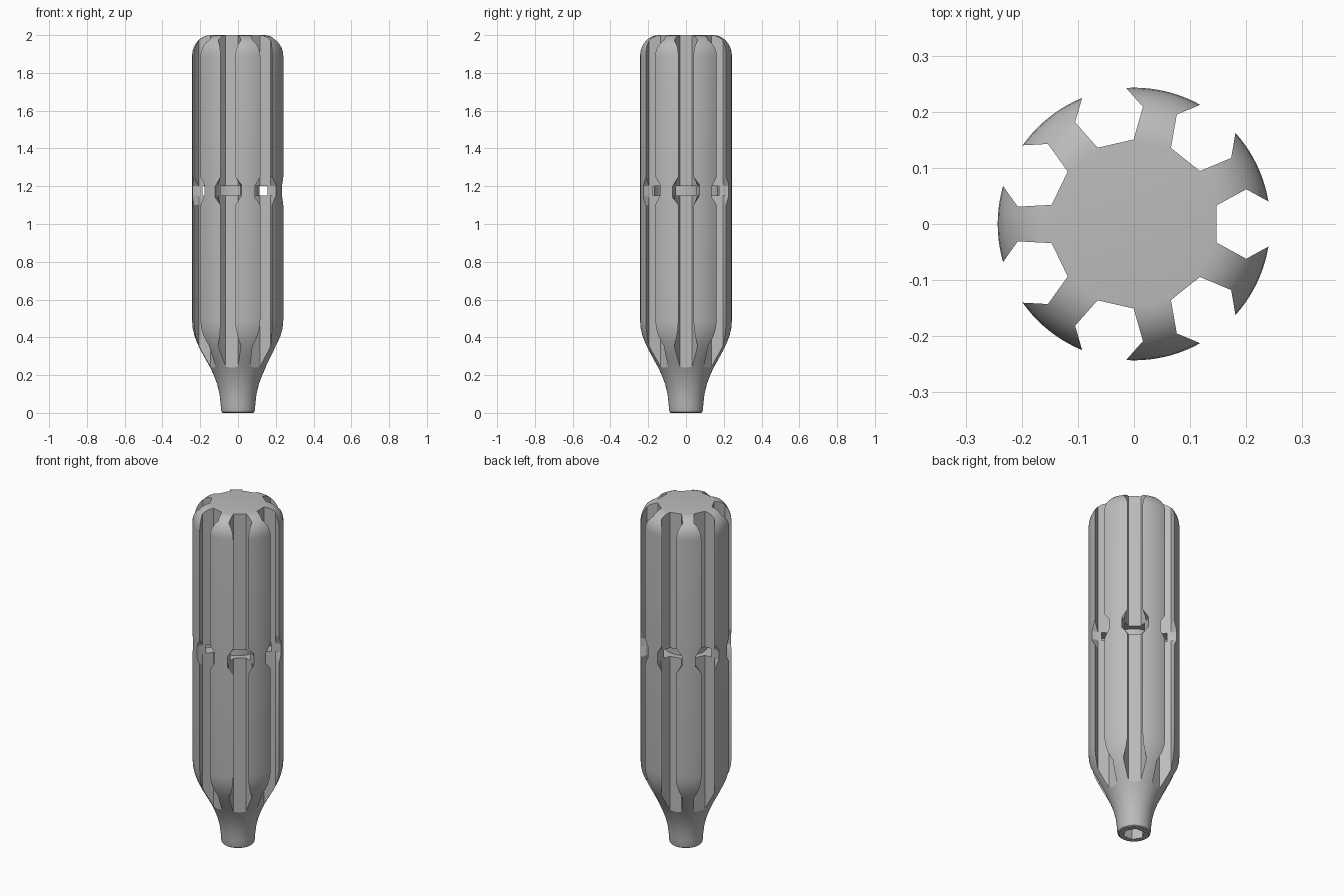
import bpy, bmesh, math
from mathutils import Matrix

default = bpy.data.objects.get("Cube")
if default:
    bpy.data.objects.remove(default, do_unlink=True)

RIBS = 7

grey = bpy.data.materials.new("neutral grey")
grey.use_nodes = True
grey.diffuse_color = (0.5, 0.5, 0.5, 1)
grey.node_tree.nodes["Principled BSDF"].inputs["Base Color"].default_value = (0.5, 0.5, 0.5, 1)


def make_object(name, bm):
    bmesh.ops.recalc_face_normals(bm, faces=bm.faces[:])
    mesh = bpy.data.meshes.new(name)
    bm.to_mesh(mesh)
    bm.free()
    obj = bpy.data.objects.new(name, mesh)
    bpy.context.collection.objects.link(obj)
    mesh.materials.append(grey)
    return obj


def loft(bm, rings, closed=False):
    """Bridge equal-length rings of points; cap the ends unless closed."""
    loops = [[bm.verts.new(p) for p in ring] for ring in rings]
    pairs = list(zip(loops, loops[1:]))
    if closed:
        pairs.append((loops[-1], loops[0]))
    else:
        bm.faces.new(loops[0])
        bm.faces.new(loops[-1])
    for a, b in pairs:
        for i in range(len(a)):
            j = (i + 1) % len(a)
            bm.faces.new((a[i], a[j], b[j], b[i]))


def circle(r, z, n=112):
    return [(r * math.cos(math.tau * i / n), r * math.sin(math.tau * i / n), z) for i in range(n)]


def cut(target, cutter):
    cutter.hide_render = True
    mod = target.modifiers.new("cut", "BOOLEAN")
    mod.operation = "DIFFERENCE"
    mod.solver = "EXACT"
    mod.object = cutter
    bpy.context.view_layer.objects.active = target
    bpy.ops.object.modifier_apply(modifier=mod.name)
    bpy.data.objects.remove(cutter, do_unlink=True)


# Turned body: nozzle neck, flared shoulder, straight barrel, rounded top
profile = [(0.08, 0), (0.087, 0.005), (0.09, 0.018), (0.092, 0.05), (0.098, 0.1),
           (0.11, 0.15), (0.128, 0.2), (0.147, 0.24), (0.172, 0.285), (0.197, 0.33),
           (0.216, 0.37), (0.231, 0.41), (0.24, 0.45), (0.243, 0.49)]
for i in range(9):
    a = math.pi / 2 * i / 8
    profile.append((0.145 + 0.098 * math.cos(a), 1.89 + 0.11 * math.sin(a)))
bm = bmesh.new()
loft(bm, [circle(r, z) for r, z in profile])
body = make_object("ribbed_body", bm)


# Lengthwise undercut slots, opened wider around the waist
def slot_section(z, mouth, outer):
    half = [(0.147, 0.033), (0.2, 0.062), (0.24, mouth), (0.3, outer)]
    return [(x, -y, z) for x, y in half] + [(x, y, z) for x, y in reversed(half)]


narrow, wide = (0.04, 0.04), (0.073, 0.09)
levels = [(0.17, narrow), (1.1, narrow), (1.15, wide), (1.2, wide), (1.25, narrow), (2.1, narrow)]
bm = bmesh.new()
for k in range(RIBS):
    turn = Matrix.Rotation(math.tau * k / RIBS, 3, "Z")
    start = len(bm.verts)
    loft(bm, [slot_section(z, *m) for z, m in levels])
    bm.verts.ensure_lookup_table()
    bmesh.ops.rotate(bm, matrix=turn, verts=bm.verts[start:])
cut(body, make_object("slot_cutter", bm))

# Ring groove behind the ribs at the waist
bm = bmesh.new()
loft(bm, [circle(r, z) for r, z in ((0.115, 1.15), (0.19, 1.15), (0.19, 1.2), (0.115, 1.2))], closed=True)
cut(body, make_object("groove_cutter", bm))

# Hexagonal socket in the foot
bm = bmesh.new()
loft(bm, [circle(0.058, z, 6) for z in (-0.05, 0.2)])
cut(body, make_object("socket_cutter", bm))

bpy.ops.object.select_all(action="DESELECT")
body.select_set(True)
bpy.context.view_layer.objects.active = body
bpy.ops.object.shade_smooth_by_angle(angle=math.radians(25))
